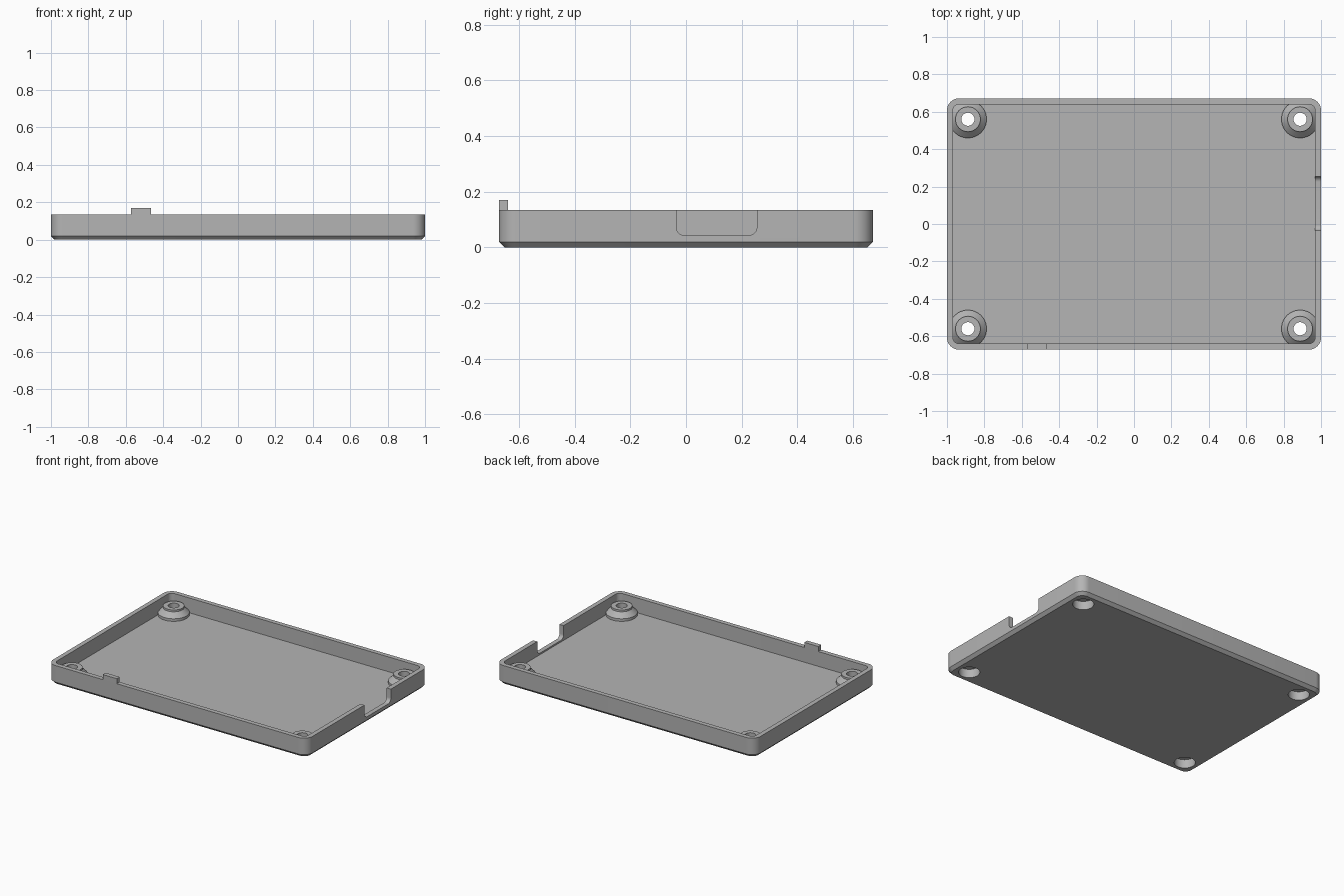
import bpy, bmesh, math
from mathutils import Matrix

if "Cube" in bpy.data.objects:
    bpy.data.objects.remove(bpy.data.objects["Cube"], do_unlink=True)

HX, HY = 1.0, 0.672          # half size of the tray
WALL, FLOOR, RIM = 0.032, 0.032, 0.135
CHAMFER, CORNER = 0.02, 0.065
POST_X, POST_Y = 0.888, 0.56

grey = bpy.data.materials.new("plain grey")
grey.use_nodes = True
grey.diffuse_color = (0.46, 0.46, 0.46, 1)
grey.node_tree.nodes["Principled BSDF"].inputs["Base Color"].default_value = grey.diffuse_color


def finish(name, bm):
    bmesh.ops.recalc_face_normals(bm, faces=bm.faces)
    mesh = bpy.data.meshes.new(name)
    bm.to_mesh(mesh)
    bm.free()
    mesh.materials.append(grey)
    ob = bpy.data.objects.new(name, mesh)
    bpy.context.scene.collection.objects.link(ob)
    return ob


def smooth(ob):
    bpy.ops.object.select_all(action="DESELECT")
    ob.select_set(True)
    bpy.context.view_layer.objects.active = ob
    bpy.ops.object.shade_smooth_by_angle(angle=math.radians(30))


def rounded_loop(bm, hx, hy, r, z, steps=10):
    verts = []
    for q, (sx, sy) in enumerate([(1, 1), (-1, 1), (-1, -1), (1, -1)]):
        for i in range(steps + 1):
            a = math.pi / 2 * (q + i / steps)
            verts.append(bm.verts.new((sx * (hx - r) + r * math.cos(a),
                                       sy * (hy - r) + r * math.sin(a), z)))
    return verts


def bridge(bm, a, b):
    n = len(a)
    for i in range(n):
        bm.faces.new((a[i], a[(i + 1) % n], b[(i + 1) % n], b[i]))


def rounded_stack(hx, hy, levels):
    """Solid from (inset, corner radius, z) levels, capped at both ends."""
    bm = bmesh.new()
    loops = [rounded_loop(bm, hx - d, hy - d, r, z) for d, r, z in levels]
    for a, b in zip(loops, loops[1:]):
        bridge(bm, a, b)
    bm.faces.new(loops[0])
    bm.faces.new(loops[-1])
    return bm


def lathe_ring(name, profile, x, y, steps=48):
    """Closed profile of (radius, z) turned about a vertical axis."""
    bm = bmesh.new()
    rings = [[bm.verts.new((x + r * math.cos(math.tau * i / steps),
                            y + r * math.sin(math.tau * i / steps), z))
              for i in range(steps)] for r, z in profile]
    for a, b in zip(rings, rings[1:] + rings[:1]):
        bridge(bm, a, b)
    return finish(name, bm)


# Tray: chamfered base, straight walls, open top
tray = finish("tray", rounded_stack(HX, HY, [
    (CHAMFER, CORNER - CHAMFER, 0), (0, CORNER, CHAMFER), (0, CORNER, RIM),
    (WALL, CORNER - WALL, RIM), (WALL, CORNER - WALL, FLOOR)]))

# Cutters: round-cornered port notch on the left wall, screw holes in the floor
bm = rounded_stack(0.145, 0.1, [(0, 0.03, 0.9), (0, 0.03, 1.1)])
# turn the outline into the y-z plane, its depth along x
bm.transform(Matrix(((0, 0, 1, 0), (1, 0, 0, 0.11), (0, 1, 0, 0.143), (0, 0, 0, 1))))
cutters = [finish("port_cutter", bm)]
corners = [(sx, sy) for sx in (-1, 1) for sy in (-1, 1)]
for sx, sy in corners:
    bm = bmesh.new()
    bmesh.ops.create_cone(bm, cap_ends=True, segments=48, radius1=0.067, radius2=0.067,
                          depth=0.2, matrix=Matrix.Translation((sx * POST_X, sy * POST_Y, 0)))
    cutters.append(finish("hole_cutter", bm))
for cutter in cutters:
    cutter.hide_render = True
    mod = tray.modifiers.new(cutter.name, "BOOLEAN")
    mod.operation, mod.solver, mod.object = "DIFFERENCE", "EXACT", cutter

# Bake the cuts and drop the cutters
deps = bpy.context.evaluated_depsgraph_get()
baked = bpy.data.meshes.new_from_object(tray.evaluated_get(deps))
tray.modifiers.clear()
tray.data = baked
for cutter in cutters:
    bpy.data.objects.remove(cutter, do_unlink=True)
smooth(tray)

# Screw posts: stepped cone outside, screw-head recess below, narrow bore on top
POST = [(0.067, 0.02), (0.1, 0.02), (0.1, 0.05), (0.067, 0.083),
        (0.067, 0.096), (0.035, 0.096), (0.035, 0.06), (0.067, 0.06)]
for sx, sy in corners:
    name = ("back" if sy > 0 else "front") + ("_left" if sx > 0 else "_right") + "_screw_post"
    smooth(lathe_ring(name, POST, sx * POST_X, sy * POST_Y))

# Small locating tab on the front rim
bm = bmesh.new()
bmesh.ops.create_cube(bm, size=1)
bmesh.ops.scale(bm, vec=(0.108, WALL, 0.035), verts=bm.verts)
bmesh.ops.translate(bm, vec=(-0.518, -HY + WALL / 2, RIM + 0.0175), verts=bm.verts)
finish("front_rim_tab", bm)
